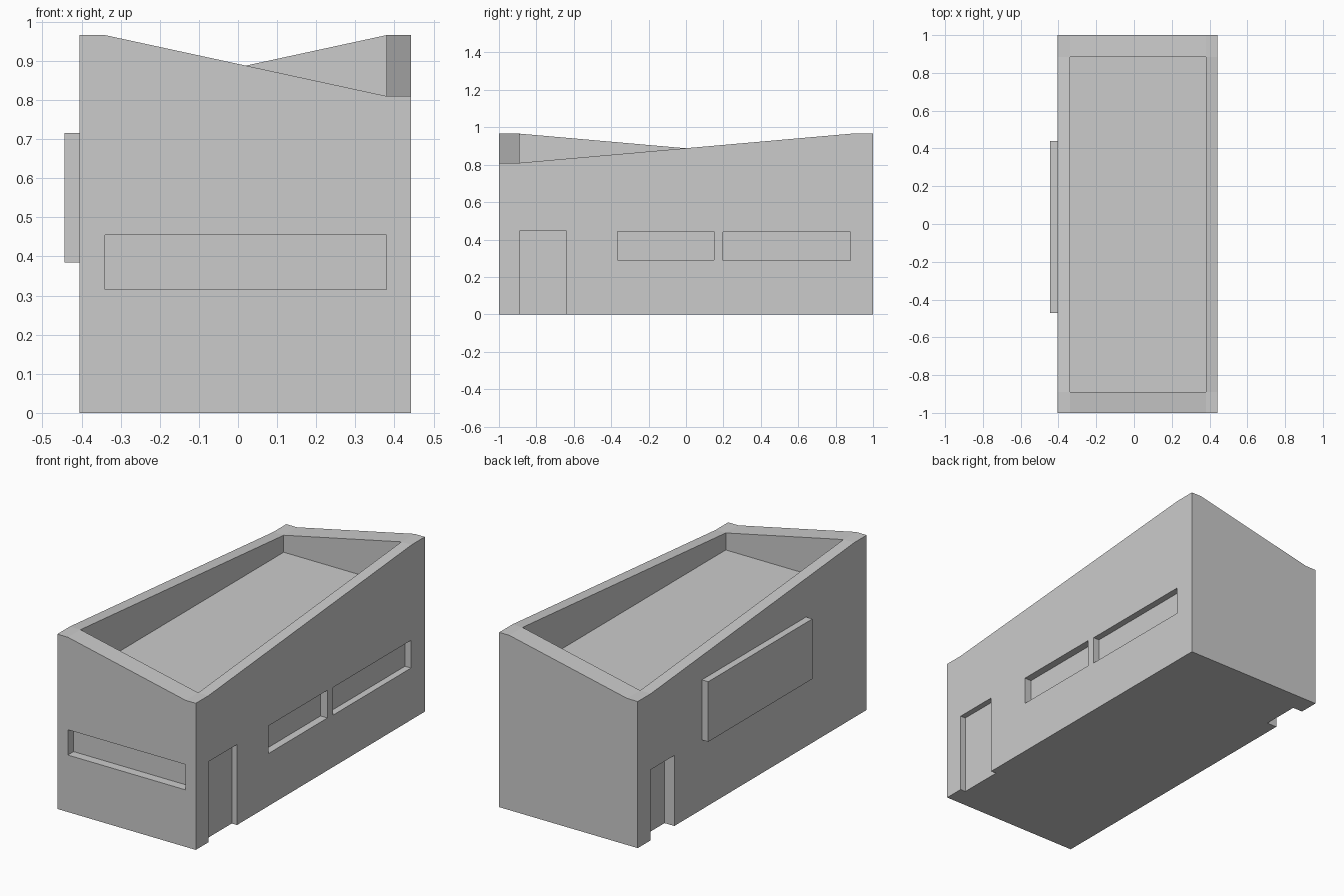
import bpy, bmesh

if "Cube" in bpy.data.objects:
    bpy.data.objects.remove(bpy.data.objects["Cube"])

# Building limits: outer walls, inner parapet edges, heights
X = (-0.405, -0.34, 0.38, 0.442)
Y = (-1.0, -0.89, 0.885, 1.0)
HIGH, LOW, ROOF = 0.966, 0.81, 0.716


def box(name, x0, x1, y0, y1, z0, z1):
    bpy.ops.mesh.primitive_cube_add(
        size=1, location=((x0 + x1) / 2, (y0 + y1) / 2, (z0 + z1) / 2))
    ob = bpy.context.object
    ob.name = name
    ob.scale = (x1 - x0, y1 - y0, z1 - z0)
    bpy.ops.object.transform_apply(location=False, rotation=False, scale=True)
    return ob


# Building shell: parapet alternates high and low from corner to corner
bm = bmesh.new()


def rim(i, j):
    return HIGH if (i < 2) == (j < 2) else LOW


top = {(i, j): bm.verts.new((X[i], Y[j], rim(i, j))) for i in range(4) for j in range(4)}
base = {(i, j): bm.verts.new((X[i], Y[j], 0)) for i in (0, 3) for j in (0, 3)}
roof = {(i, j): bm.verts.new((X[i], Y[j], ROOF)) for i in (1, 2) for j in (1, 2)}

# Rim tops
for i in range(3):
    for j in range(3):
        if (i, j) != (1, 1):
            bm.faces.new([top[i, j], top[i + 1, j], top[i + 1, j + 1], top[i, j + 1]])
# Outer walls
for k in (0, 3):
    bm.faces.new([base[0, k]] + [top[i, k] for i in range(4)] + [base[3, k]])
    bm.faces.new([base[k, 0]] + [top[k, j] for j in range(4)] + [base[k, 3]])
# Inner parapet walls
for k in (1, 2):
    bm.faces.new([roof[1, k], top[1, k], top[2, k], roof[2, k]])
    bm.faces.new([roof[k, 1], top[k, 1], top[k, 2], roof[k, 2]])
# Ground face and sunken roof
for ring, a, b in ((base, 0, 3), (roof, 1, 2)):
    bm.faces.new([ring[a, a], ring[b, a], ring[b, b], ring[a, b]])
bmesh.ops.recalc_face_normals(bm, faces=bm.faces)
mesh = bpy.data.meshes.new("building_shell")
bm.to_mesh(mesh)
bm.free()
shell = bpy.data.objects.new("building_shell", mesh)
bpy.context.collection.objects.link(shell)

# Door and window recesses
recesses = [
    ("front_window", -0.34, 0.38, -1.1, -0.95, 0.315, 0.455),
    ("right_door", 0.41, 0.55, -0.89, -0.64, -0.1, 0.445),
    ("right_window_near", 0.40, 0.55, -0.365, 0.15, 0.29, 0.443),
    ("right_window_far", 0.405, 0.55, 0.197, 0.88, 0.287, 0.44),
    ("left_door", -0.55, -0.345, 0.68, 0.89, -0.1, 0.39),
]
for name, *size in recesses:
    cutter = box(name + "_cutter", *size)
    cutter.hide_render = True
    mod = shell.modifiers.new(name, 'BOOLEAN')
    mod.operation = 'DIFFERENCE'
    mod.solver = 'EXACT'
    mod.object = cutter
    bpy.context.view_layer.objects.active = shell
    bpy.ops.object.modifier_apply(modifier=mod.name)
    bpy.data.objects.remove(cutter)

# Raised sign panel on the left wall
box("wall_panel", -0.444, X[0], -0.47, 0.44, 0.384, 0.716)
